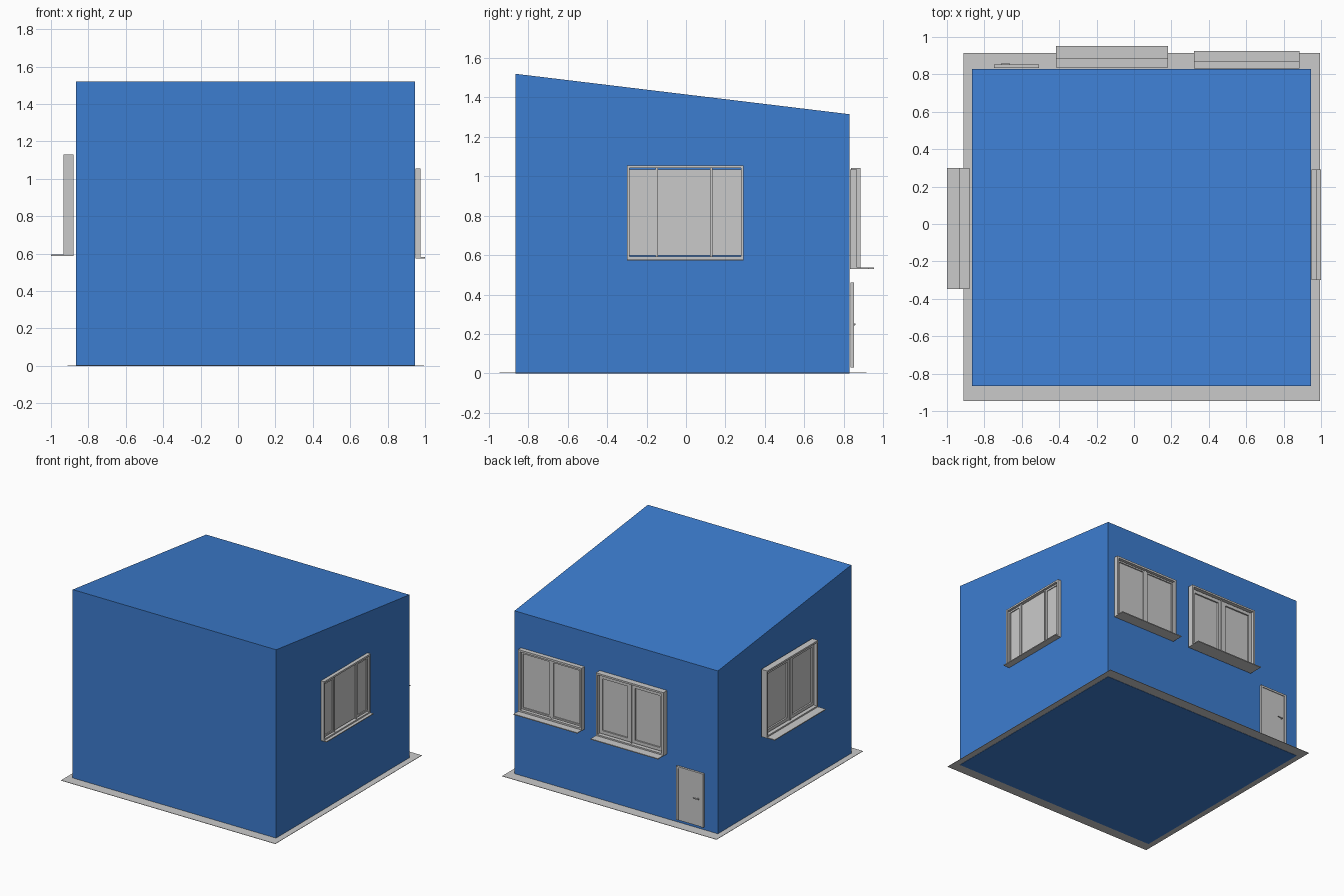
import bpy, bmesh
from mathutils import Vector

if "Cube" in bpy.data.objects:
    bpy.data.objects.remove(bpy.data.objects["Cube"])


def material(name, rgb):
    m = bpy.data.materials.new(name)
    m.diffuse_color = (*rgb, 1)
    m.use_nodes = True
    m.node_tree.nodes["Principled BSDF"].inputs["Base Color"].default_value = m.diffuse_color
    return m


BLUE = material("wall blue", (0.046, 0.205, 0.63))
GREY = material("light grey", (0.59, 0.59, 0.59))


def finish(name, bm, mat):
    bmesh.ops.recalc_face_normals(bm, faces=bm.faces)
    me = bpy.data.meshes.new(name)
    bm.to_mesh(me)
    bm.free()
    me.materials.append(mat)
    ob = bpy.data.objects.new(name, me)
    bpy.context.collection.objects.link(ob)
    return ob


def boxes(name, items, mat=GREY):
    """One object from (x0, x1, y0, y1, z0, z1) boxes."""
    bm = bmesh.new()
    for x0, x1, y0, y1, z0, z1 in items:
        vs = bmesh.ops.create_cube(bm, size=1)["verts"]
        for v in vs:
            v.co = Vector((x1 if v.co.x > 0 else x0,
                           y1 if v.co.y > 0 else y0,
                           z1 if v.co.z > 0 else z0))
    return finish(name, bm, mat)


def border(u0, u1, z0, z1, w):
    """Four bars around a rectangle, as (u0, u1, z0, z1)."""
    return [(u0, u0 + w, z0, z1), (u1 - w, u1, z0, z1),
            (u0 + w, u1 - w, z0, z0 + w), (u0 + w, u1 - w, z1 - w, z1)]


def panel(name, axis, d0, d1, rects):
    """Rectangles on a wall, thickened from d0 to d1 along its axis."""
    a, b = sorted((d0, d1))
    boxes(name, [(a, b, u0, u1, z0, z1) if axis == "x" else (u0, u1, a, b, z0, z1)
                 for u0, u1, z0, z1 in rects])


def window(name, axis, d0, d1, sill, u0, u1, z0, z1, edge, splits, sashes, sash_w):
    """Casing, mullions, sashes, glass and sill; d0 is the wall side."""
    at = lambda t: d0 + (d1 - d0) * t
    panel(name + "_casing", axis, d0, d1, border(u0, u1, z0, z1, edge))
    cuts = [u0 + edge] + list(splits) + [u1 - edge]
    m = 0.006
    if splits:
        panel(name + "_mullions", axis, at(0.05), at(0.6),
              [(s - m, s + m, z0 + edge, z1 - edge) for s in splits])
    frames, glass = [], []
    for i, (a, b) in enumerate(zip(cuts, cuts[1:])):
        a, b = a + (m if i else 0), b - (m if i < len(splits) else 0)
        gz0, gz1 = z0 + edge + 0.006, z1 - edge - 0.006
        glass.append((a, b, gz0, gz1))
        if i in sashes:
            frames += border(a + 0.002, b - 0.002, gz0, gz1, sash_w)
    panel(name + "_glass", axis, at(0.15), at(0.3), glass)
    if frames:
        panel(name + "_sashes", axis, at(0.1), at(0.55), frames)
    panel(name + "_sill", axis, d0, sill, [(u0, u1, z0 - 0.004, z0 + 0.003)])


# Sloped-roof body: side profile extruded along x
bm = bmesh.new()
profile = [(-0.865, 0), (0.83, 0), (0.83, 1.315), (-0.865, 1.52)]
face = bm.faces.new([bm.verts.new((-0.865, y, z)) for y, z in profile])
ext = bmesh.ops.extrude_face_region(bm, geom=[face])["geom"]
bmesh.ops.translate(bm, vec=(1.81, 0, 0),
                    verts=[g for g in ext if isinstance(g, bmesh.types.BMVert)])
finish("house_body", bm, BLUE)

# Thin paving around the base
boxes("paving", [(-0.912, 0.995, -0.947, 0.915, 0.002, 0.005)])

# Windows
window("right_window", "x", 0.948, 0.976, 1.0, -0.30, 0.292, 0.578, 1.055,
       0.014, (-0.148, 0.128), (0, 2), 0.014)
window("left_window", "x", -0.88, -0.932, -1.0, -0.348, 0.30, 0.592, 1.13,
       0.014, (-0.024,), (0, 1), 0.026)
window("back_window_middle", "y", 0.838, 0.886, 0.953, -0.418, 0.182, 0.534, 1.042,
       0.014, (-0.118,), (0, 1), 0.026)
window("back_window_end", "y", 0.832, 0.868, 0.925, 0.32, 0.886, 0.534, 1.034,
       0.016, (0.603,), (0, 1), 0.012)

# Door with surround and handle
panel("door_surround", "y", 0.835, 0.852,
      [(-0.748, -0.732, 0.03, 0.462), (-0.524, -0.508, 0.03, 0.462),
       (-0.732, -0.524, 0.447, 0.462)])
panel("door_leaf", "y", 0.835, 0.846, [(-0.732, -0.524, 0.03, 0.447)])
boxes("door_handle", [(-0.708, -0.698, 0.846, 0.858, 0.244, 0.254),
                      (-0.708, -0.665, 0.854, 0.860, 0.246, 0.252)])
